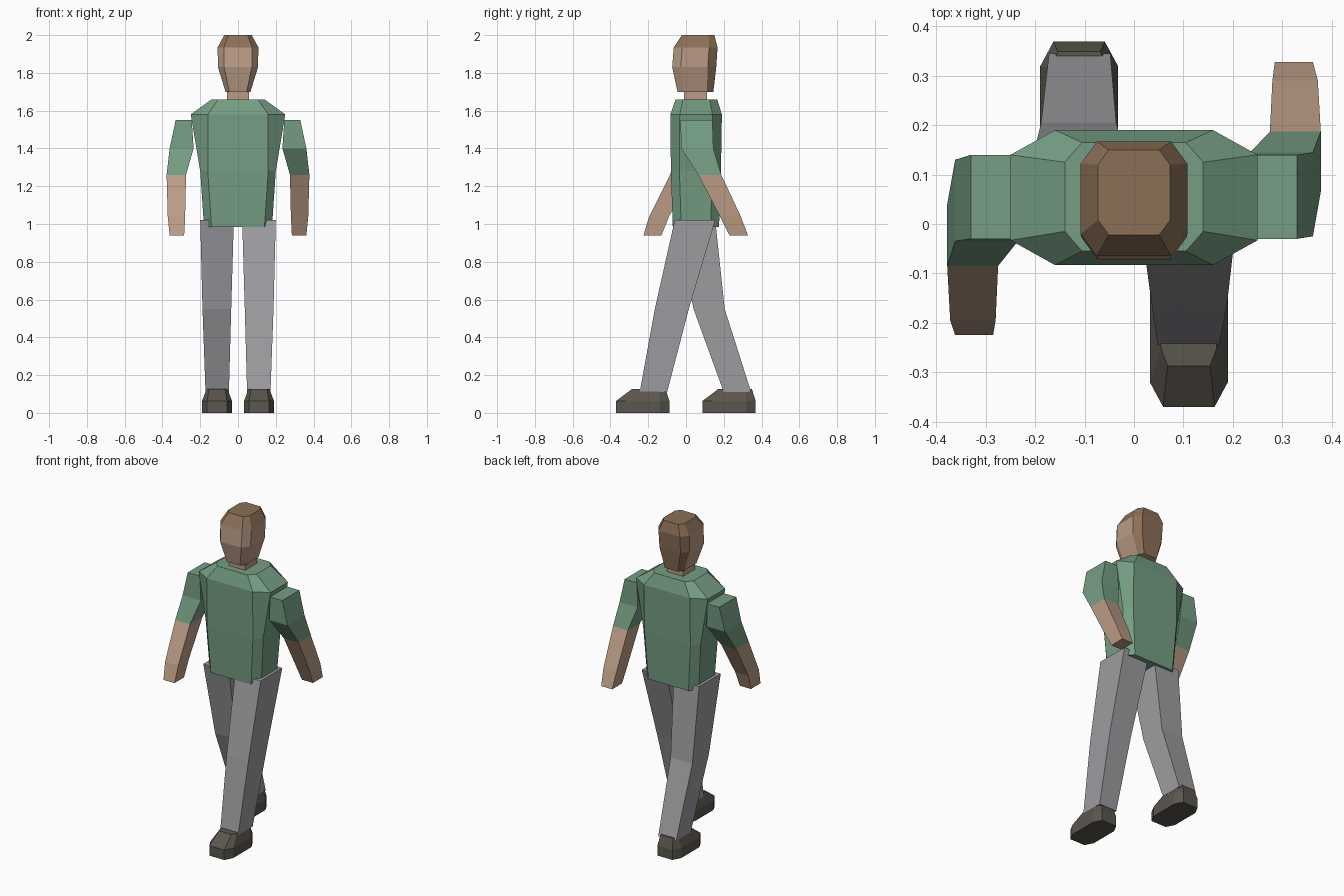
import bpy
import bmesh

cube = bpy.data.objects.get("Cube")
if cube:
    bpy.data.objects.remove(cube, do_unlink=True)


def material(name, r, g, b):
    m = bpy.data.materials.new(name)
    m.use_nodes = True
    m.diffuse_color = (r, g, b, 1)
    bsdf = next(n for n in m.node_tree.nodes if n.type == "BSDF_PRINCIPLED")
    bsdf.inputs["Base Color"].default_value = (r, g, b, 1)
    bsdf.inputs["Roughness"].default_value = 0.9
    return m


SKIN = material("skin", 0.50, 0.335, 0.24)
HAIR = material("brown hair", 0.26, 0.16, 0.095)
SHIRT = material("green shirt", 0.18, 0.34, 0.23)
TROUSERS = material("grey trousers", 0.34, 0.34, 0.36)
SHOES = material("dark shoes", 0.105, 0.093, 0.077)


def ring(z, x0, x1, y0, y1, cx=0, cy=0):
    """Rectangle at height z, with corners cut by cx and cy when given."""
    if not cx:
        pts = [(x0, y0), (x1, y0), (x1, y1), (x0, y1)]
    else:
        pts = [(x0 + cx, y0), (x1 - cx, y0), (x1, y0 + cy), (x1, y1 - cy),
               (x1 - cx, y1), (x0 + cx, y1), (x0, y1 - cy), (x0, y0 + cy)]
    return [(x, y, z) for x, y in pts]


def loft(name, rings, mats, rule=None):
    """Skin the rings into a closed flat-shaded solid; rule picks the colour."""
    bm = bmesh.new()
    loops = [[bm.verts.new(p) for p in r] for r in rings]
    n = len(loops[0])
    for a, b in zip(loops, loops[1:]):
        for i in range(n):
            j = (i + 1) % n
            bm.faces.new((a[i], a[j], b[j], b[i]))
    bm.faces.new(loops[0])
    bm.faces.new(loops[-1])
    bmesh.ops.recalc_face_normals(bm, faces=bm.faces)
    if rule:
        for f in bm.faces:
            f.material_index = rule(f.calc_center_median(), f.normal)
    mesh = bpy.data.meshes.new(name)
    bm.to_mesh(mesh)
    bm.free()
    for m in mats:
        mesh.materials.append(m)
    obj = bpy.data.objects.new(name, mesh)
    bpy.context.collection.objects.link(obj)
    return obj


def sided(side, z, inner, outer, y0, y1, cx=0, cy=0):
    """Ring measured outward from the body's middle on one side."""
    x0, x1 = sorted((side * inner, side * outer))
    return ring(z, x0, x1, y0, y1, cx, cy)


# Torso with sloping shoulders
loft("torso", [
    ring(0.985, -0.18, 0.18, -0.07, 0.175, 0.04, 0.045),
    ring(1.28, -0.2, 0.2, -0.08, 0.185, 0.04, 0.045),
    ring(1.58, -0.25, 0.25, -0.083, 0.19, 0.09, 0.05),
    ring(1.66, -0.14, 0.14, -0.055, 0.165, 0.035, 0.04),
], [SHIRT])

# Neck
loft("neck", [ring(1.62, -0.057, 0.057, -0.01, 0.11),
              ring(1.72, -0.057, 0.057, -0.01, 0.11)], [SKIN])

# Head: hair covers the crown, the back and the back corners
loft("head", [
    ring(1.70, -0.066, 0.066, -0.045, 0.145, 0.02, 0.035),
    ring(1.83, -0.106, 0.106, -0.073, 0.16, 0.033, 0.045),
    ring(1.935, -0.108, 0.108, -0.065, 0.167, 0.033, 0.045),
    ring(2.0, -0.073, 0.073, -0.022, 0.15, 0.022, 0.03),
], [SKIN, HAIR], lambda c, n: int(c.z > 1.94 or n.y > 0.3))

# Arms: front and back y of each ring, from shoulder to hand
HEIGHTS = [1.55, 1.40, 1.26, 1.04, 0.94]
WIDTHS = [(0.245, 0.33), (0.235, 0.362), (0.275, 0.378), (0.28, 0.372), (0.285, 0.362)]
ARMS = {
    "left": (1, [(-0.03, 0.14), (-0.025, 0.145), (0.065, 0.187), (0.18, 0.29), (0.23, 0.328)]),
    "right": (-1, [(-0.03, 0.14), (-0.035, 0.13), (-0.085, 0.04), (-0.195, -0.09), (-0.225, -0.13)]),
}
for label, (side, depths) in ARMS.items():
    rings = [sided(side, z, *w, *d) for z, w, d in zip(HEIGHTS, WIDTHS, depths)]
    loft(label + "_arm", rings, [SHIRT, SKIN], lambda c, n: int(c.z < 1.25))

# Legs and shoes in a walking stride
LEGS = {
    "left": (1, [(-0.06, 0.155), (-0.165, 0.015), (-0.245, -0.1)], -0.37),
    "right": (-1, [(-0.06, 0.155), (0.04, 0.205), (0.2, 0.345)], 0.087),
}
for label, (side, depths, toe) in LEGS.items():
    leg = [(1.02, 0.022, 0.2), (0.55, 0.036, 0.188), (0.11, 0.048, 0.172)]
    loft(label + "_leg", [sided(side, *s, *d) for s, d in zip(leg, depths)], [TROUSERS])
    heel = toe + 0.282
    loft(label + "_shoe", [
        sided(side, 0, 0.032, 0.19, toe, heel, 0.027, 0.05),
        sided(side, 0.063, 0.032, 0.19, toe, heel, 0.027, 0.05),
        sided(side, 0.126, 0.055, 0.167, toe + 0.083, heel - 0.02, 0.013, 0.035),
    ], [SHOES])
